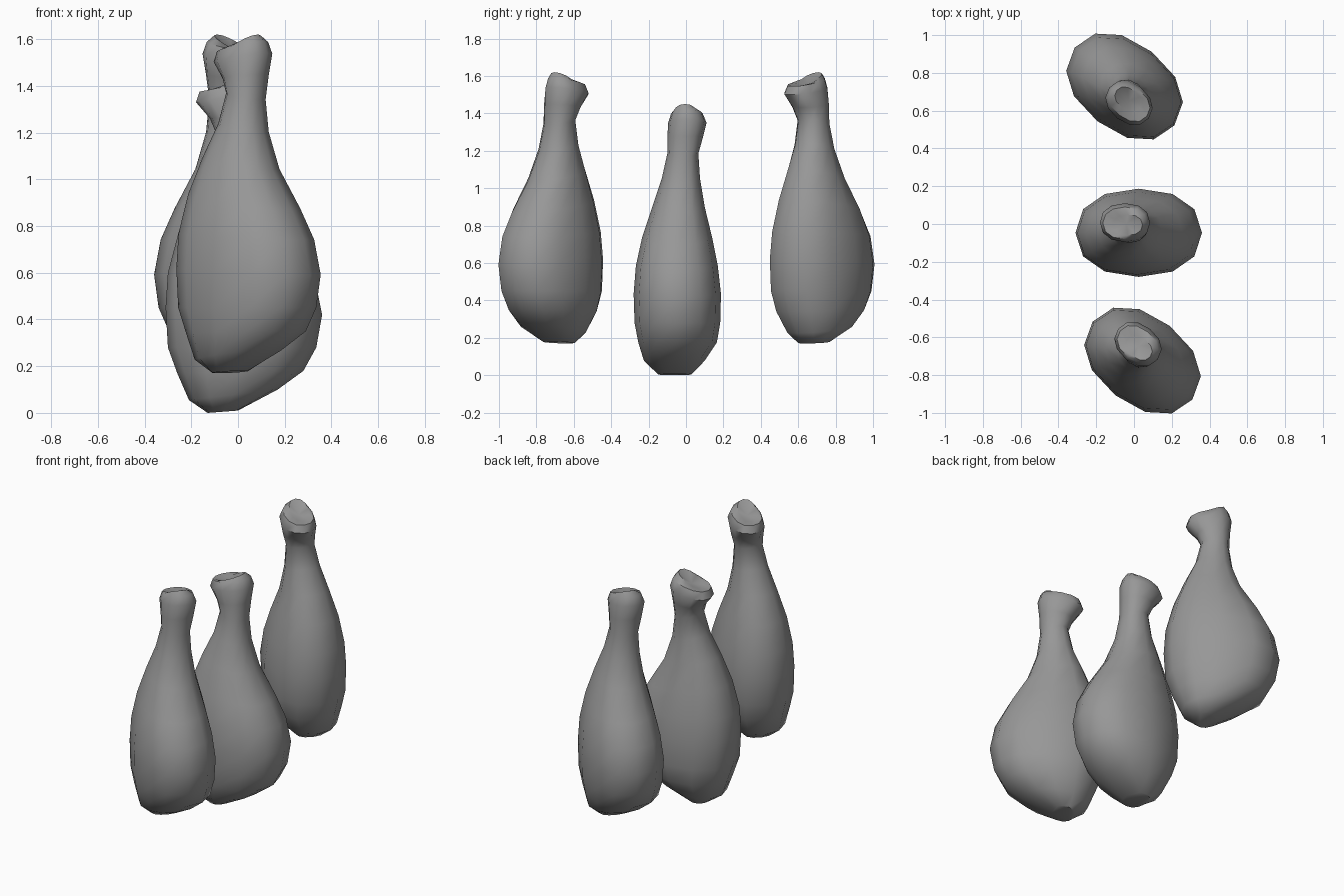
import bpy, bmesh, math

cube = bpy.data.objects.get("Cube")
if cube:
    bpy.data.objects.remove(cube, do_unlink=True)

grey = bpy.data.materials.new("plain grey")
grey.use_nodes = True
COLOUR = (0.31, 0.31, 0.31, 1)
grey.diffuse_color = COLOUR
grey.node_tree.nodes["Principled BSDF"].inputs["Base Color"].default_value = COLOUR

SIDES = 12
# Tilted rings: left x, left z, right x, right z, front y, back y
RINGS = [
    # meat
    (-.13, 0, 0, .01, -.15, .03),
    (-.21, .055, .17, .1, -.225, .1),
    (-.26, .17, .28, .18, -.255, .165),
    (-.3, .28, .335, .28, -.275, .183),
    (-.31, .45, .36, .42, -.28, .187),
    (-.3, .6, .33, .57, -.268, .17),
    (-.255, .77, .26, .7, -.235, .14),
    (-.19, .93, .15, .87, -.18, .1),
    # neck
    (-.125, 1.07, .09, 1.03, -.13, .075),
    (-.095, 1.2, .07, 1.17, -.1, .066),
    # knobbed bone end
    (-.12, 1.26, .075, 1.28, -.1, .09),
    (-.18, 1.33, .085, 1.37, -.095, .11),
    (-.165, 1.375, .07, 1.42, -.08, .09),
    (-.11, 1.375, .045, 1.45, -.06, .05),
]


def rounded(v):
    """Slightly squared-off circle coordinate."""
    return math.copysign(abs(v) ** 0.9, v)


def drumstick_mesh():
    bm = bmesh.new()
    loops = []
    for xl, zl, xr, zr, yf, yb in RINGS:
        loop = []
        for i in range(SIDES):
            a = math.tau * i / SIDES
            c, s = rounded(math.cos(a)), rounded(math.sin(a))
            t = (c + 1) / 2
            loop.append(bm.verts.new((xl + (xr - xl) * t,
                                      (yf + yb + (yb - yf) * s) / 2,
                                      zl + (zr - zl) * t)))
        loops.append(loop)
    for low, high in zip(loops, loops[1:]):
        for i in range(SIDES):
            j = (i + 1) % SIDES
            bm.faces.new((low[i], low[j], high[j], high[i]))
    bm.faces.new(loops[0][::-1])
    # Dished bone tip
    tip = bm.verts.new((-.04, 0, 1.385))
    for i in range(SIDES):
        bm.faces.new((loops[-1][i], loops[-1][(i + 1) % SIDES], tip))
    bmesh.ops.recalc_face_normals(bm, faces=bm.faces)
    mesh = bpy.data.meshes.new("drumstick")
    bm.to_mesh(mesh)
    bm.free()
    mesh.materials.append(grey)
    return mesh


def place(name, location, turn):
    obj = bpy.data.objects.new(name, drumstick_mesh())
    bpy.context.collection.objects.link(obj)
    obj.location = location
    obj.rotation_euler.z = math.radians(turn)
    bpy.ops.object.select_all(action='DESELECT')
    obj.select_set(True)
    bpy.context.view_layer.objects.active = obj
    bpy.ops.object.shade_smooth_by_angle(angle=math.radians(45))


# Middle one stands lower; the outer pair are turned opposite ways
place("middle_drumstick", (0, 0, 0), 0)
place("front_drumstick", (.054, -.671, .17), -38)
place("back_drumstick", (-.059, .676, .17), 142)
